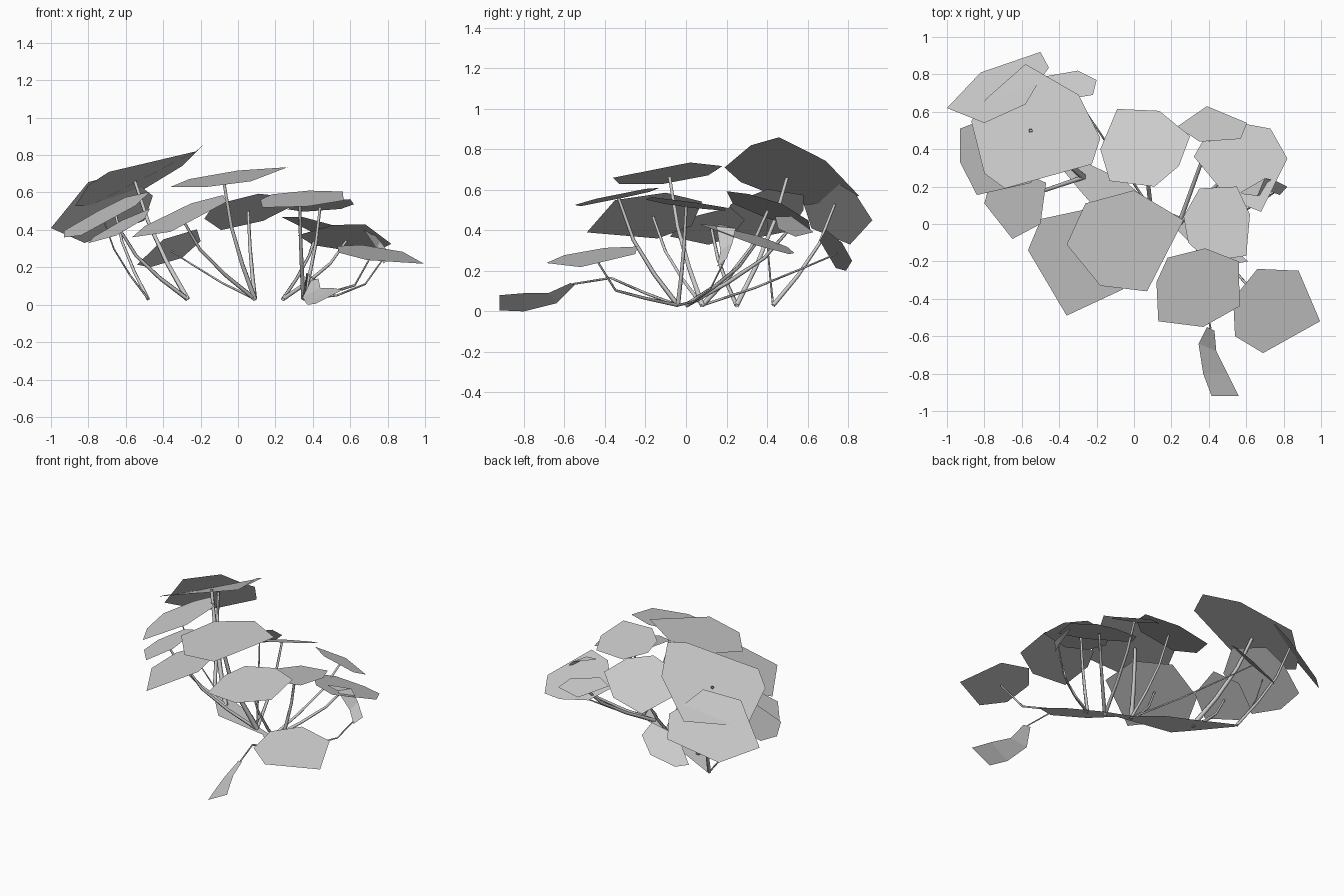
import bpy
from mathutils import Vector


def mesh(name, verts, faces):
    me = bpy.data.meshes.new(name)
    me.from_pydata([tuple(v) for v in verts], [], faces)
    me.update()
    ob = bpy.data.objects.new(name, me)
    bpy.context.collection.objects.link(ob)
    return ob


def ribbon(name, left, right):
    """Folded leaf lofted between two edge lines."""
    n = len(left)
    mesh(name, left + right, [(i, i + 1, i + n + 1, i + n) for i in range(n - 1)])


def stem(name, points, radius=0.011):
    """Tapering four-sided tube through the points."""
    cu = bpy.data.curves.new(name, 'CURVE')
    cu.dimensions = '3D'
    cu.bevel_depth = radius
    cu.bevel_resolution = 0
    sp = cu.splines.new('POLY')
    sp.points.add(len(points) - 1)
    for i, (p, q) in enumerate(zip(sp.points, points)):
        p.co = (*q, 1)
        p.radius = 1.1 - 0.4 * i / (len(points) - 1)
    ob = bpy.data.objects.new(name, cu)
    bpy.context.collection.objects.link(ob)


def leaf(name, anchor, slope, outline, base, sag=0.6, radius=0.011):
    """Tilted leaf plate through anchor, with a bent stem from base.
    A third number in an outline point bends that corner up or down."""
    ax, ay, az = anchor
    rim = []
    for x, y, *bend in outline:
        z = az + slope[0] * (x - ax) + slope[1] * (y - ay) + sum(bend)
        rim.append(Vector((x, y, z)))
    mesh(name, rim, [list(range(len(rim)))])
    c = sum(rim, Vector()) / len(rim)
    b = Vector((*base, 0.03))
    d = c - b
    mid = b + Vector((d.x * 0.75, d.y * 0.75, d.z * sag))
    low = b + Vector((d.x * 0.4, d.y * 0.4, d.z * sag * 0.48))
    stem(name + "_stem", [b, low, mid, c - Vector((0, 0, 0.008))], radius)


# Root positions on the ground plate
R1, R2, R3, R4, R5 = (-.48, .43), (-.27, .25), (.09, .08), (.24, .0), (.35, -.04)

# Back left cluster
leaf("large_leaf", (-.18, .46, .86), (.444, -.284),
     [(-.87, .55), (-.80, .27), (-.69, .19), (-.225, .32, -.06), (-.18, .46),
      (-.295, .69), (-.58, .855), (-.79, .67)], R2, .65, .015)
leaf("back_left_leaf", (-1, .62, .41), (.77, -1.15),
     [(-1, .62), (-.80, .54), (-.58, .64), (-.50, .775), (-.455, .835),
      (-.50, .92), (-.82, .81)], R1)
leaf("left_leaf", (-.93, .33, .36), (.5, .2),
     [(-.93, .51), (-.93, .33), (-.84, .155), (-.55, .22), (-.47, .4),
      (-.6, .58), (-.75, .58)], R1, .6, .005)
leaf("front_left_leaf", (-.65, -.08, .37), (.5, .18),
     [(-.80, .11), (-.65, -.08), (-.5, 0), (-.47, .22), (-.62, .29), (-.77, .22)], R2)
leaf("low_back_leaf", (-.3, .82, .25), (.45, -.9),
     [(-.54, .74), (-.47, .79), (-.30, .82), (-.20, .77), (-.22, .69), (-.40, .66)],
     R3, .7, .006)

# Middle cluster
leaf("front_middle_leaf", (-.36, -.49, .39), (.449, .18),
     [(-.567, -.14), (-.36, -.49), (-.06, -.35), (-.08, -.1), (-.25, .08), (-.497, .027)], R3)
leaf("centre_leaf", (0, 0, .695), (.142, .125),
     [(-.36, -.11), (-.18, -.33), (.07, -.36), (.265, .02), (0, .18), (-.26, .11)], R3, .6, .015)
leaf("back_middle_leaf", (-.18, .4, .46), (.205, -.37),
     [(.30, .47), (.24, .31), (.11, .2), (-.13, .23), (-.18, .4), (-.09, .615), (.135, .605)], R3)

# Right cluster
leaf("right_middle_leaf", (.45, 0, .53), (.08, -.13),
     [(.35, .19), (.55, .2), (.62, .05), (.60, -.17), (.40, -.2), (.29, -.1), (.265, .04)], R5)
leaf("front_right_leaf", (.36, -.35, .565), (.05, .2),
     [(.38, -.13), (.56, -.2), (.565, -.44), (.37, -.55), (.13, -.52), (.12, -.31), (.18, -.18)], R5)
leaf("back_right_leaf", (.68, .065, .43), (-.1, -.32),
     [(.32, .36), (.40, .5), (.595, .535), (.73, .51), (.82, .35), (.68, .065), (.51, .13)], R4)
leaf("rear_right_leaf", (.23, .52, .47), (-.25, -.35),
     [(.23, .52), (.39, .63), (.605, .54), (.57, .455), (.35, .44)], R4)
leaf("far_right_leaf", (.66, -.24, .32), (-.16, .17),
     [(.66, -.24), (.88, -.25), (.995, -.52), (.69, -.69), (.54, -.6), (.53, -.4)],
     R5, .3, .008)

# Small folded leaf at the right edge
ribbon("small_right_leaf",
       [(.57, .17, .43), (.70, .245, .41), (.76, .23, .34), (.82, .2, .26)],
       [(.58, .16, .43), (.66, .15, .42), (.74, .17, .30), (.78, .155, .22)])
stem("small_right_stem", [(*R5, .03), (.53, .04, .05), (.68, .12, .11), (.78, .19, .25)], .006)

# Drooping folded leaf at the front
ribbon("drooping_leaf",
       [(.39, -.55, .13), (.345, -.64, .04), (.37, -.8, 0), (.415, -.92, .005)],
       [(.43, -.57, .14), (.44, -.68, .09), (.5, -.8, .09), (.56, -.92, .08)])
stem("drooping_stem", [(*R5, .03), (.36, -.2, .09), (.37, -.37, .165), (.41, -.56, .135)], .007)

# Flat ground plate that carries the roots
ground = [(-.49, .45), (-.48, .41), (-.29, .18), (-.22, .10), (.17, .03), (.3, -.1),
          (.5, -.22), (.61, -.2), (.5, -.1), (.27, .03), (.1, .1), (-.05, .23), (-.22, .31)]
mesh("ground_plate", [(x, y, .03) for x, y in ground], [list(range(len(ground)))])
